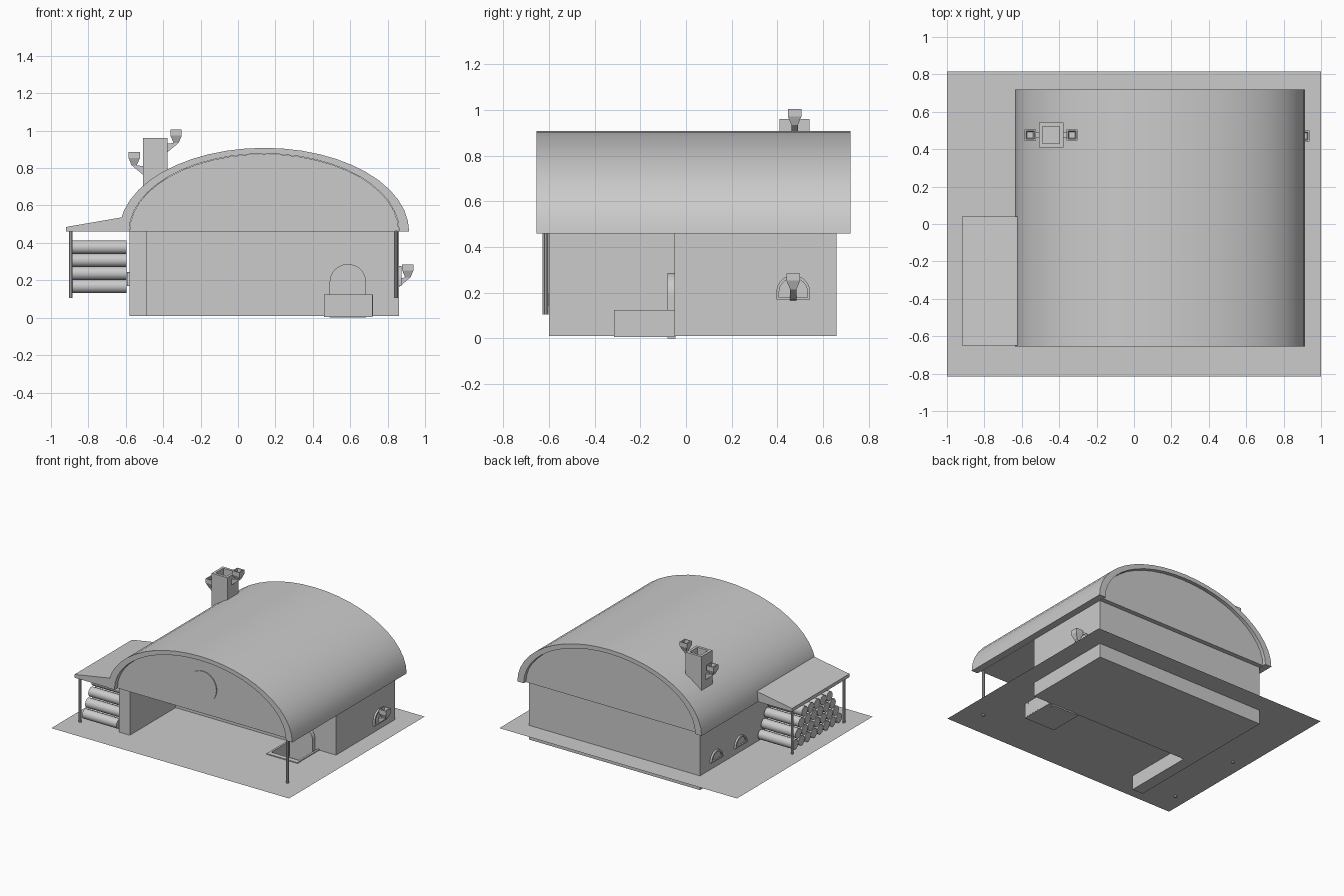
import bpy, bmesh, math

if "Cube" in bpy.data.objects:
    bpy.data.objects.remove(bpy.data.objects["Cube"], do_unlink=True)

grey = bpy.data.materials.new("plain grey")
grey.use_nodes = True
grey.diffuse_color = (0.6, 0.6, 0.6, 1)
grey.node_tree.nodes["Principled BSDF"].inputs["Base Color"].default_value = (0.6, 0.6, 0.6, 1)


def finish(name, bm, smooth=False):
    if smooth is not None:
        bmesh.ops.recalc_face_normals(bm, faces=bm.faces)
    mesh = bpy.data.meshes.new(name)
    bm.to_mesh(mesh)
    bm.free()
    mesh.materials.append(grey)
    ob = bpy.data.objects.new(name, mesh)
    bpy.context.collection.objects.link(ob)
    if smooth:
        bpy.ops.object.select_all(action='DESELECT')
        ob.select_set(True)
        bpy.context.view_layer.objects.active = ob
        bpy.ops.object.shade_smooth_by_angle(angle=math.radians(35))
    return ob


def prism(name, outline, axis, start, end, smooth=False):
    """Extrude a 2D outline along an axis; the outline uses the other two axes in order."""
    bm = bmesh.new()

    def ring(d):
        return [bm.verts.new({'x': (d, u, v), 'y': (u, d, v), 'z': (u, v, d)}[axis])
                for u, v in outline]
    a, b = ring(start), ring(end)
    bm.faces.new(a)
    bm.faces.new(b)
    n = len(a)
    for i in range(n):
        j = (i + 1) % n
        bm.faces.new((a[i], a[j], b[j], b[i]))
    return finish(name, bm, smooth)


def box(name, x0, x1, y0, y1, z0, z1):
    return prism(name, [(x0, y0), (x1, y0), (x1, y1), (x0, y1)], 'z', z0, z1)


def arc(cu, cv, ru, rv, n=24, sweep=math.pi):
    return [(cu + ru * math.cos(sweep * i / n), cv + rv * math.sin(sweep * i / n))
            for i in range(n + 1)]


def disc(cu, cv, r, n):
    return arc(cu, cv, r, r, n, 2 * math.pi)[:-1]


def loft(name, rings):
    """Skin a list of four-cornered rings and cap both ends."""
    bm = bmesh.new()
    rows = [[bm.verts.new(p) for p in r] for r in rings]
    for a, b in zip(rows, rows[1:]):
        for i in range(4):
            j = (i + 1) % 4
            bm.faces.new((a[i], a[j], b[j], b[i]))
    bm.faces.new(rows[0])
    bm.faces.new(rows[-1])
    return finish(name, bm)


def square(x, y, z, h):
    return [(x - h, y - h, z), (x + h, y - h, z), (x + h, y + h, z), (x - h, y + h, z)]


def funnel(name, x, y, z, side):
    """Bent spout on a wall, flaring into an open square cup."""
    hy = 0.014
    root = [(x, y - hy, z + .045), (x, y - hy, z), (x, y + hy, z), (x, y + hy, z + .045)]
    if side < 0:
        root = [root[1], root[0], root[3], root[2]]
    c = x + side * .046
    loft(name, [root, square(c, y, z + .05, .014), square(c, y, z + .088, .03),
                square(c, y, z + .12, .03), square(c, y, z + .12, .022),
                square(c, y, z + .09, .016)])


GROUND, EAVE, MID = 0.118, 0.46, 0.14

# ground sheet with an opening for the sunken stairs
bm = bmesh.new()
xs, ys = [-1, .475, .705, 1], [-.815, -.3, -.05, .815]
grid = [[bm.verts.new((x, y, GROUND)) for x in xs] for y in ys]
for r in range(3):
    for c in range(3):
        if (r, c) != (1, 1):
            bm.faces.new((grid[r][c], grid[r][c + 1], grid[r + 1][c + 1], grid[r + 1][c]))
finish("ground", bm, None)

# house body with a side wing framing the porch
prism("house_walls", [(-.58, -.6), (-.49, -.6), (-.49, -.05), (.86, -.05), (.86, .66),
                      (-.58, .66)], 'z', .01, EAVE)
prism("attic", arc(MID, EAVE, .72, .415), 'y', -.62, .695)

# vaulted roof shell
outer, inner = arc(MID, EAVE, .775, .448), arc(MID, EAVE, .722, .417)
prism("roof", outer + inner[::-1], 'y', -.655, .72, True)

# round gable window
prism("gable_window", disc(MID, .667, .117, 32), 'y', -.627, -.615)

# lean-to roof
prism("shed_roof", [(-.92, EAVE), (-.92, .485), (-.63, .535), (-.58, .535), (-.58, EAVE)],
      'y', -.65, .04)

# posts
for name, x, y in (("shed_post_front", -.894, -.62), ("shed_post_back", -.894, 0),
                   ("porch_post", .845, -.612)):
    prism(name, disc(x, y, .01, 10), 'z', .105, EAVE + .005, True)

# stacked firewood
for row in range(4):
    for i in range(8 - row):
        y = -.575 + .075 * i + .0375 * row
        prism("log", disc(y, .168 + .0695 * row, .0365, 14), 'x', -.885, -.595, True)

# sunken stairwell and door
box("stair_floor", .46, .72, -.315, -.05, .005, .015)
box("stair_front_wall", .46, .72, -.315, -.3, .005, .125)
for name, x in (("stair_right_wall", .46), ("stair_left_wall", .705)):
    box(name, x, x + .015, -.315, -.05, .005, .125)
steps, count = [(-.3, .01), (-.3, .125)], 5
for i in range(count):
    y, z = -.278 + .029 * i, .125 - .023 * i
    steps += [(y, z), (y, z - .023)]
prism("stairs", steps, 'x', .465, .721)
prism("door", [(.685, 0)] + arc(.5875, .19, .0975, .097, 16) + [(.49, 0)], 'y', -.082, -.045)


# half-round wall windows
def half_window(name, x, y, r, rise, side):
    z = .17
    out = [(y + r, z)] + arc(y, z + rise, r, r, 16) + [(y - r, z)]
    k = r - .012
    hole = [(y + k, z)] + arc(y, z + rise, k, k, 16) + [(y - k, z)]
    prism(name + "_frame", out + hole[::-1], 'x', x - side * .01, x + side * .014)
    box(name + "_sill", *sorted((x - side * .01, x + side * .014)), y - k, y + k, z, z + .01)
    prism(name + "_pane", hole, 'x', x - side * .01, x + side * .004)


half_window("left_window", .86, .47, .074, .032, 1)
half_window("right_window_back", -.58, .47, .07, .005, -1)
half_window("right_window_front", -.58, .18, .07, .005, -1)
funnel("wall_spout", .862, .47, .165, 1)

# hollow chimney with two spouts
cx, cy = -.443, .476
loft("chimney", [square(cx, cy, .6, .066), square(cx, cy, .96, .066),
                 square(cx, cy, .96, .046), square(cx, cy, .88, .046)])
funnel("chimney_spout_left", cx + .066, cy, .885, 1)
funnel("chimney_spout_right", cx - .066, cy, .765, -1)
